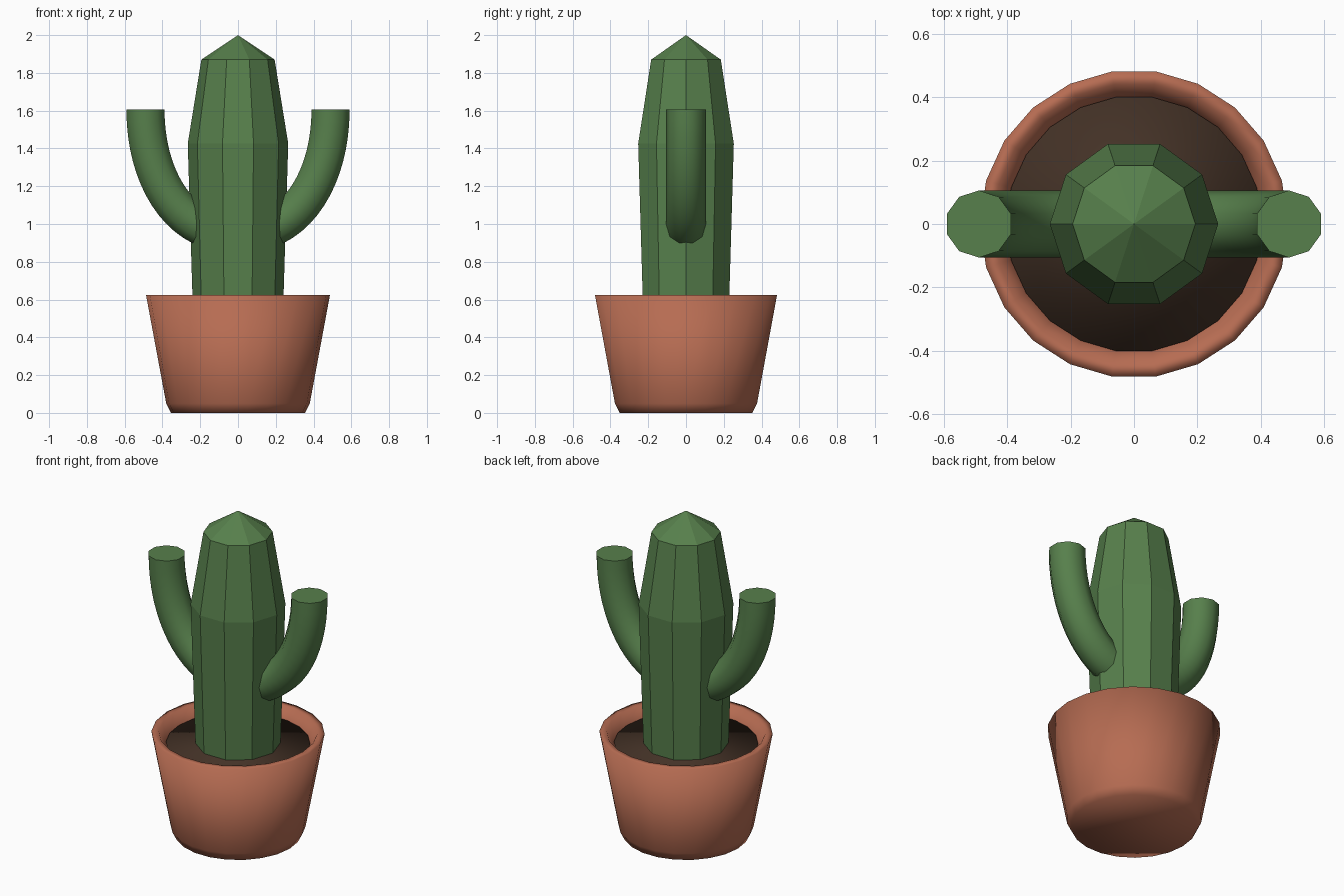
import bpy, bmesh, math
from mathutils import Vector

cube = bpy.data.objects.get("Cube")
if cube:
    bpy.data.objects.remove(cube, do_unlink=True)


def material(name, rgb):
    m = bpy.data.materials.new(name)
    m.use_nodes = True
    m.diffuse_color = (*rgb, 1)
    m.node_tree.nodes["Principled BSDF"].inputs["Base Color"].default_value = (*rgb, 1)
    return m


terracotta = material("terracotta", (0.47, 0.15, 0.085))
green = material("cactus green", (0.095, 0.215, 0.072))
soil_brown = material("soil brown", (0.058, 0.032, 0.02))


def loft(name, rings, mat, smooth_angle=0):
    """Join rings of points into a closed skin; a one-point ring is a tip."""
    bm = bmesh.new()
    loops = [[bm.verts.new(p) for p in ring] for ring in rings]
    for a, b in zip(loops, loops[1:]):
        n = len(a)
        for i in range(n):
            j = (i + 1) % n
            if len(b) == 1:
                bm.faces.new((a[i], a[j], b[0]))
            else:
                bm.faces.new((a[i], a[j], b[j], b[i]))
    for end in (loops[0], loops[-1]):
        if len(end) > 2:
            bm.faces.new(end)
    bmesh.ops.recalc_face_normals(bm, faces=bm.faces)
    mesh = bpy.data.meshes.new(name)
    bm.to_mesh(mesh)
    bm.free()
    mesh.materials.append(mat)
    obj = bpy.data.objects.new(name, mesh)
    bpy.context.collection.objects.link(obj)
    if smooth_angle:
        bpy.ops.object.select_all(action="DESELECT")
        obj.select_set(True)
        bpy.context.view_layer.objects.active = obj
        bpy.ops.object.shade_smooth_by_angle(angle=math.radians(smooth_angle))
    return obj


def lathe(name, profile, sides, mat, smooth_angle=0):
    rings = []
    for r, z in profile:
        count = sides if r else 1
        turns = [math.tau * i / sides for i in range(count)]
        rings.append([(r * math.cos(t), r * math.sin(t), z) for t in turns])
    return loft(name, rings, mat, smooth_angle)


# Pot with chamfered foot, rim and inner wall
lathe("pot", [(0.355, 0), (0.38, 0.05), (0.487, 0.625), (0.445, 0.625),
              (0.4, 0.54), (0.39, 0.5)], 22, terracotta, 180)

# Soil
lathe("soil", [(0.39, 0.5), (0.405, 0.562)], 22, soil_brown, 180)

# Faceted trunk with pointed top
lathe("trunk", [(0.238, 0.52), (0.266, 1.425), (0.194, 1.87), (0, 2)], 10, green)


# Arms: ten-sided tubes swept along a curve in the xz plane
def arm(name, side):
    p = [Vector(c) for c in ((0.15, 0, 0.97), (0.36, 0, 1.04), (0.49, 0, 1.3), (0.49, 0, 1.605))]
    steps, sides, radius = 14, 10, 0.106
    rings = []
    for k in range(steps + 1):
        t = k / steps
        u = 1 - t
        centre = u**3 * p[0] + 3 * u*u*t * p[1] + 3 * u*t*t * p[2] + t**3 * p[3]
        along = (u*u * (p[1] - p[0]) + 2*u*t * (p[2] - p[1]) + t*t * (p[3] - p[2])).normalized()
        out = Vector((along.z, 0, -along.x))
        ring = []
        for i in range(sides):
            a = math.tau * i / sides
            q = centre + radius * (math.sin(a) * out + math.cos(a) * Vector((0, 1, 0)))
            ring.append((side * q.x, q.y, q.z))
        rings.append(ring)
    return loft(name, rings, green, 50)


arm("left_arm", 1)
arm("right_arm", -1)
